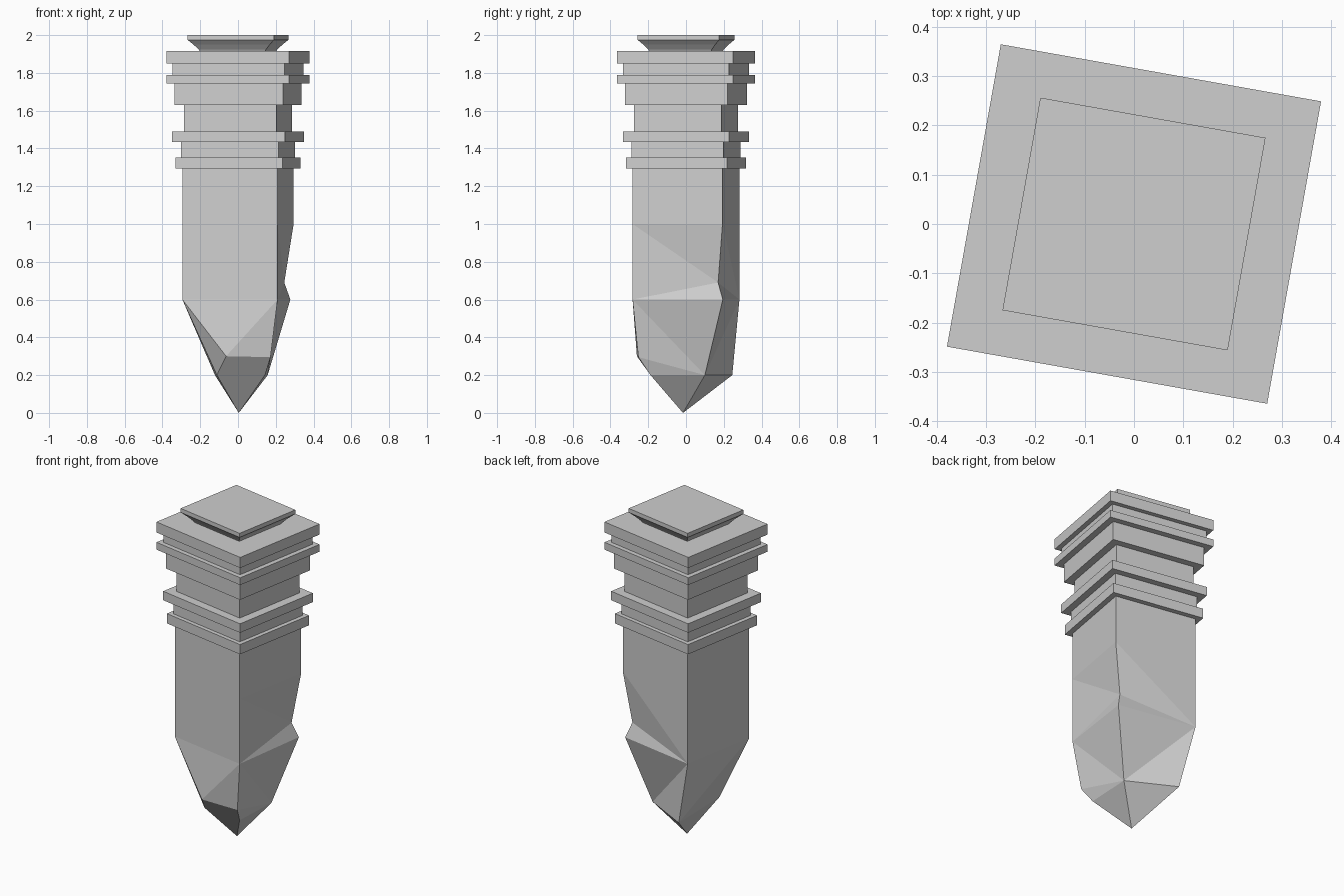
import bpy, bmesh, math
from mathutils import Matrix, Vector

cube = bpy.data.objects.get("Cube")
if cube:
    bpy.data.objects.remove(cube, do_unlink=True)

stone = bpy.data.materials.new("grey_stone")
stone.use_nodes = True
GREY = (0.62, 0.62, 0.62, 1)
stone.diffuse_color = GREY
stone.node_tree.nodes["Principled BSDF"].inputs["Base Color"].default_value = GREY

TURN = Matrix.Rotation(math.radians(-10.1), 3, 'Z')   # the column stands slightly twisted
RATIO = 0.944                                         # depth / width
SIGNS = {"FL": (-1, -1), "FR": (1, -1), "BR": (1, 1), "BL": (-1, 1)}


def corner(name, half, z):
    sx, sy = SIGNS[name]
    return TURN @ Vector((sx * half, sy * half * RATIO, z))


def finish(name, bm):
    bmesh.ops.recalc_face_normals(bm, faces=bm.faces)
    mesh = bpy.data.meshes.new(name)
    bm.to_mesh(mesh)
    bm.free()
    mesh.materials.append(stone)
    obj = bpy.data.objects.new(name, mesh)
    bpy.context.collection.objects.link(obj)


def loft(name, profile):
    """Rectangular rings (half width, z) joined from bottom to top and capped."""
    bm = bmesh.new()
    rings = [[bm.verts.new(corner(c, h, z)) for c in SIGNS] for h, z in profile]
    for low, high in zip(rings, rings[1:]):
        for i in range(4):
            j = (i + 1) % 4
            bm.faces.new((low[i], low[j], high[j], high[i]))
    bm.faces.new(rings[0])
    bm.faces.new(rings[-1])
    finish(name, bm)


# Stepped mouldings: half width, bottom, top
STEPS = [(0.288, 1.293, 1.353), (0.262, 1.353, 1.435), (0.303, 1.435, 1.49),
         (0.248, 1.49, 1.63), (0.292, 1.63, 1.745), (0.33, 1.745, 1.79),
         (0.301, 1.79, 1.85), (0.33, 1.85, 1.915)]
loft("stepped_mouldings", [(h, z) for h, z0, z1 in STEPS for z in (z0, z1)])

# Flared neck and flat cap
loft("cap", [(0.176, 1.915), (0.182, 1.925), (0.205, 1.95), (0.232, 1.975), (0.232, 2.0)])

# Shaft, chipped to a crooked point
S = 0.256
points = {c + "t": corner(c, S, 1.293) for c in SIGNS}
points.update({c + "6": corner(c, S, 0.6) for c in ("FL", "FR", "BL")})
points.update({
    "FR1": corner("FR", S, 1.0), "BR1": corner("BR", S, 1.0),
    "BR7": (0.245, 0.17, 0.69), "BR6": (0.277, 0.195, 0.6),
    "FL3": (-0.063, -0.26, 0.3), "FR3": (0.172, -0.252, 0.295),
    "FL2": (-0.112, -0.165, 0.2), "FR2": (0.143, -0.188, 0.2),
    "BR2": (0.157, 0.1, 0.2), "BL2": (-0.122, 0.245, 0.2),
    "tip": (0.004, -0.016, 0.0)})
FACES = [
    "FLt BLt BRt FRt",
    # front
    "FLt FL6 FR6 FR1 FRt", "FL6 FL3 FR6", "FR6 FL3 FR3", "FL3 FL2 FR2 FR3",
    # right
    "FRt FR1 BR1 BRt", "FR1 BR7 BR1", "FR1 FR6 BR7", "FR6 BR6 BR7",
    "FR6 BR2 BR6", "FR6 FR3 BR2", "FR3 FR2 BR2",
    # back
    "BRt BR1 BL6 BLt", "BR1 BR7 BL6", "BR7 BR6 BL6", "BR6 BR2 BL6", "BR2 BL2 BL6",
    # left
    "BLt BL6 FL6 FLt", "FL6 BL6 BL2", "FL6 BL2 FL2", "FL6 FL2 FL3",
    # point
    "FL2 tip FR2", "FR2 tip BR2", "BR2 tip BL2", "BL2 tip FL2"]
bm = bmesh.new()
verts = {k: bm.verts.new(p) for k, p in points.items()}
for f in FACES:
    bm.faces.new([verts[k] for k in f.split()])
finish("pointed_shaft", bm)
